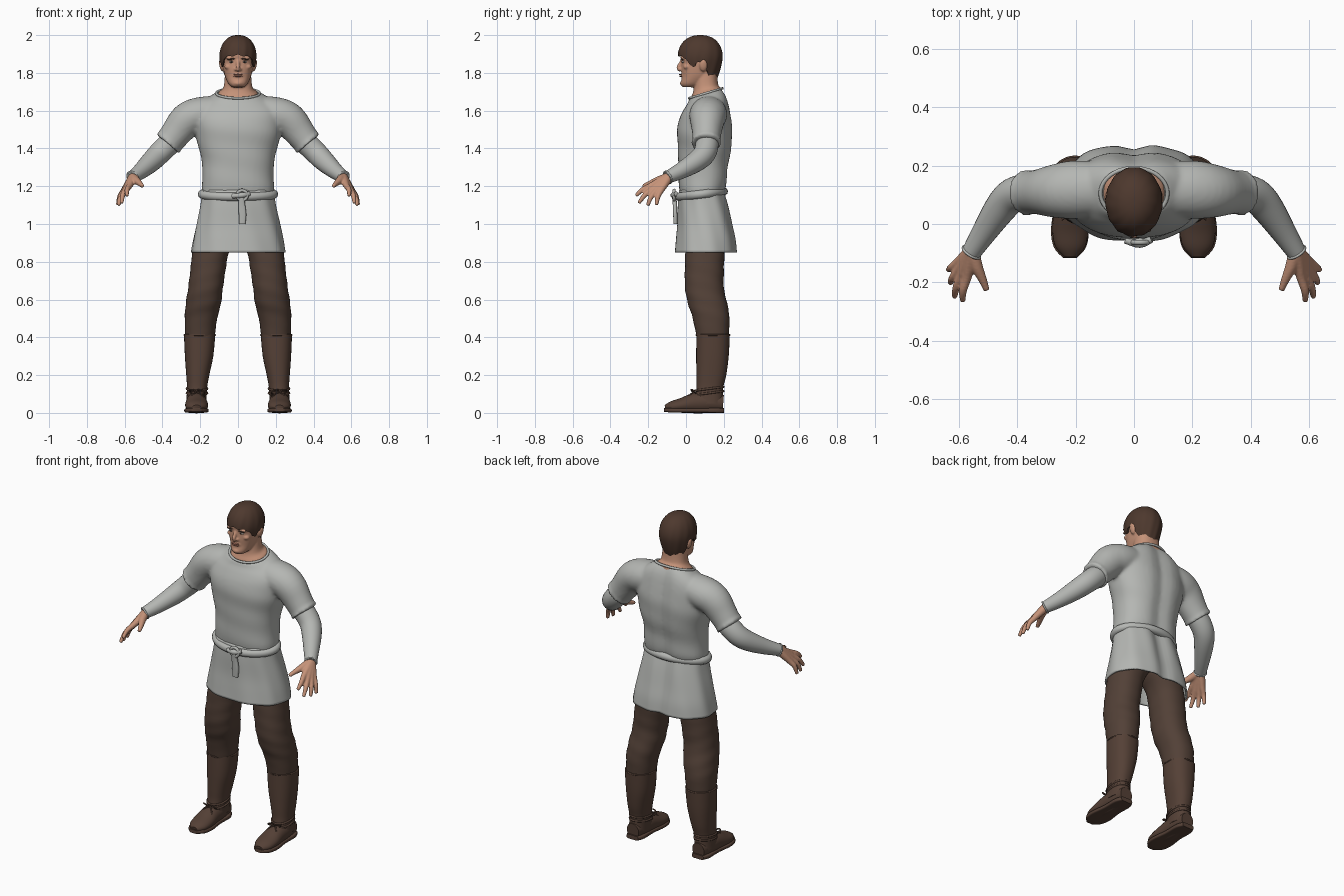
import bpy, bmesh
from math import sin, cos, pi, tau, exp, acos, radians
from mathutils import Vector, Matrix

cube = bpy.data.objects.get("Cube")
if cube:
    bpy.data.objects.remove(cube)


def material(name, *rgb):
    m = bpy.data.materials.new(name)
    m.use_nodes = True
    m.diffuse_color = (*rgb, 1)
    m.node_tree.nodes["Principled BSDF"].inputs["Base Color"].default_value = (*rgb, 1)
    return m


cloth = material("grey_cloth", .46, .47, .45)
wool = material("brown_wool", .085, .052, .038)
leather = material("brown_leather", .09, .052, .037)
skin = material("skin", .56, .29, .19)
lip = material("lip", .38, .16, .11)
hair = material("brown_hair", .075, .04, .027)
white = material("eye_white", .6, .55, .5)
dark = material("dark_iris", .03, .02, .015)


def spline(rows, steps=4):
    """Smooth curve through rows of numbers."""
    width = max(len(r) for r in rows)
    rows = [list(r) + [0] * (width - len(r)) for r in rows]
    out = []
    for i in range(len(rows) - 1):
        a, b, c, d = (rows[min(max(i + k, 0), len(rows) - 1)] for k in (-1, 0, 1, 2))
        for s in range(steps):
            t = s / steps
            out.append([q + t / 2 * (r - p + t * (2 * p - 5 * q + 4 * r - w + t * (3 * (q - r) + w - p)))
                        for p, q, r, w in zip(a, b, c, d)])
    return out + [rows[-1]]


def loft(bm, rings, closed=False, caps=True):
    rings = [[bm.verts.new(p) for p in ring] for ring in rings]
    pairs = list(zip(rings, rings[1:])) + ([(rings[-1], rings[0])] if closed else [])
    for low, high in pairs:
        for i in range(len(low)):
            bm.faces.new((low[i - 1], low[i], high[i], high[i - 1]))
    if caps and not closed:
        bm.faces.new(rings[0])
        bm.faces.new(rings[-1])


def section(c, a, b, n=32, power=2):
    def f(v):
        return abs(v) ** (2 / power) * (1 if v > 0 else -1)
    return [c + a * f(cos(tau * i / n)) + b * f(sin(tau * i / n)) for i in range(n)]


def column(bm, rows, power=2.3, groove=0, wave=(0, 0, 0), caps=True, n=48):
    """Upright loft; each row is z, half width, front y, back y, centre x, tilt."""
    rings = []
    for z, rx, y0, y1, cx, tilt in spline([list(r) + [0] * (6 - len(r)) for r in rows]):
        mid = (y0 + y1) / 2
        ring = section(Vector((cx, mid, z)), Vector((rx, 0, 0)), Vector((0, (y1 - y0) / 2, 0)), n, power)
        for i, p in enumerate(ring):
            k = 1 + wave[0] * sin(wave[1] * tau * i / n + wave[2] * z)
            p.x, p.y = cx + (p.x - cx) * k, mid + (p.y - mid) * k
            p.z += tilt * (p.y - mid)
            if p.y > mid:
                p.y -= groove * exp(-(p.x / .045) ** 2)
        rings.append(ring)
    loft(bm, rings, caps=caps)


def tube(bm, rows, sx=1, power=2, n=24):
    """Loft along a path; each row is x, y, z, half width, half height."""
    pts = spline([(r[0] * sx, *r[1:]) if len(r) > 4 else (r[0] * sx, *r[1:], r[3]) for r in rows])
    rings = []
    for i, p in enumerate(pts):
        along = (Vector(pts[min(i + 1, len(pts) - 1)][:3]) - Vector(pts[max(i - 1, 0)][:3])).normalized()
        side = along.cross(Vector((0, 0, 1))).normalized()
        rings.append(section(Vector(p[:3]), side * p[3], side.cross(along) * p[4], n, power))
    loft(bm, rings)


def rim(bm, c, a, b, r):
    """Closed roll following an ellipse with half axes a and b."""
    c, a, b = Vector(c), Vector(a), Vector(b)
    up = a.cross(b).normalized()
    loft(bm, [section(p, (p - c).normalized() * r, up * r, 10) for p in section(c, a, b, 40)], closed=True)


def ball(bm, c, size, turn=0):
    m = Matrix.Translation(c) @ Matrix.Rotation(turn, 4, 'Y') @ Matrix.Diagonal((*size, 1))
    bmesh.ops.create_uvsphere(bm, u_segments=20, v_segments=12, radius=1, matrix=m)


def make(name, bm, mat, mirror=False, voxel=0, smooth=0, thick=0):
    bmesh.ops.recalc_face_normals(bm, faces=bm.faces)
    mesh = bpy.data.meshes.new(name)
    bm.to_mesh(mesh)
    bm.free()
    mesh.materials.append(mat)
    ob = bpy.data.objects.new(name, mesh)
    bpy.context.collection.objects.link(ob)
    bpy.ops.object.select_all(action='DESELECT')
    ob.select_set(True)
    bpy.context.view_layer.objects.active = ob
    bpy.ops.object.shade_smooth_by_angle(angle=radians(50))
    if voxel:
        mod = ob.modifiers.new("fuse", 'REMESH')
        mod.mode, mod.voxel_size, mod.use_smooth_shade = 'VOXEL', voxel, True
        mod = ob.modifiers.new("soften", 'SMOOTH')
        mod.factor, mod.iterations = .5, smooth
    if thick:
        mod = ob.modifiers.new("thickness", 'SOLIDIFY')
        mod.thickness, mod.offset = thick, -1
    if mirror:
        ob.modifiers.new("mirror", 'MIRROR').use_mirror_merge = False
    return ob


# Tunic: torso and short sleeves fused together
bm = bmesh.new()
column(bm, [(1.15, .186, -.03, .2), (1.2, .192, -.037, .218), (1.3, .188, -.04, .228), (1.4, .207, -.043, .246),
            (1.49, .228, -.047, .25), (1.56, .23, -.035, .245), (1.62, .215, -.01, .23, 0, .1),
            (1.66, .17, .01, .215, 0, .2), (1.69, .118, .015, .195, 0, .3)], groove=.016, wave=(.008, 2, 45))
for s in (1, -1):
    tube(bm, [(.08, .12, 1.595, .09, .085), (.2, .118, 1.58, .1, .092), (.27, .113, 1.55, .092),
              (.325, .11, 1.485, .078, .082), (.37, .108, 1.425, .073)], s, n=32)
    across = Vector((.075 * s, 0, .068)) * .72
    rim(bm, (.368 * s, .108, 1.43), across, (0, .073, 0), .008)
make("tunic", bm, cloth, voxel=.01, smooth=5)

bm = bmesh.new()
rim(bm, (0, .105, 1.692), (.115, 0, 0), (0, .088, .026), .007)
make("tunic_collar", bm, cloth)

# Skirt of the tunic, open below
bm = bmesh.new()
column(bm, [(1.18, .187, -.035, .205), (1.1, .199, -.042, .228), (1, .221, -.045, .25), (.92, .238, -.053, .268),
            (.85, .25, -.06, .276)], groove=.022, wave=(.013, 9, 8), caps=False, n=72)
make("tunic_skirt", bm, cloth, thick=.01)

# Belt with knot and hanging tail
bm = bmesh.new()
rim(bm, (0, .082, 1.158), (.19, 0, 0), (0, .117, .014), .023)
rim(bm, (.022, -.063, 1.152), (.026, 0, 0), (0, 0, .026), .009)
ball(bm, (.02, -.06, 1.15), (.02, .014, .018))
tube(bm, [(.06, -.052, 1.16, .012), (.02, -.068, 1.152, .014), (-.03, -.055, 1.148, .012)])
column(bm, [(1, .017, -.066, -.046, .022), (1.05, .02, -.068, -.046, .024), (1.1, .018, -.07, -.048, .02),
            (1.145, .014, -.074, -.05, .018)], power=3, n=24)
make("belt", bm, cloth)

# Long undersleeves with cuffs
bm = bmesh.new()
tube(bm, [(.33, .11, 1.455, .06), (.38, .11, 1.41, .061), (.425, .092, 1.365, .059), (.465, .045, 1.325, .054),
          (.515, -.03, 1.28, .043), (.56, -.1, 1.246, .033)])
along = Vector((.045, -.07, -.034)).normalized()
side = along.cross(Vector((0, 0, 1))).normalized()
rim(bm, (.558, -.097, 1.247), side * .033, side.cross(along) * .033, .005)
make("undersleeves", bm, cloth, mirror=True)

# Hands: every finger runs from the wrist, fused into a palm
bm = bmesh.new()
fingers = [((.574, -.185, 1.203), (.588, -.265, 1.15)), ((.592, -.178, 1.185), (.616, -.25, 1.11)),
           ((.602, -.158, 1.177), (.631, -.203, 1.098)), ((.604, -.132, 1.178), (.637, -.157, 1.1))]
wrist = Vector((.555, -.09, 1.25))
for knuckle, tip in fingers:
    k, t = Vector(knuckle), Vector(tip)
    bend = k.lerp(t, .5) + Vector((.006, -.004, .006))
    tube(bm, [(*wrist, .025), (*wrist.lerp(k, .5), .021), (*k, .0165), (*bend, .0135), (*t, .0095)], n=14)
tube(bm, [(*wrist, .024), (.54, -.145, 1.232, .021), (.52, -.19, 1.215, .015), (.505, -.228, 1.2, .01)], n=14)
make("hands", bm, skin, mirror=True, voxel=.005, smooth=2)

# Head and neck
bm = bmesh.new()
column(bm, [(1.655, .115, .018, .195, 0, .3), (1.692, .104, .026, .187, 0, .3), (1.72, .078, .04, .172, 0, .2),
            (1.78, .07, .045, .166), (1.84, .07, .045, .166)])
column(bm, [(1.724, .03, -.016, .05), (1.742, .05, -.027, .09), (1.78, .068, -.022, .135), (1.82, .078, -.025, .165),
            (1.86, .084, -.024, .175), (1.9, .088, -.03, .182), (1.95, .078, -.012, .172), (1.98, .045, .03, .13)])
tube(bm, [(0, -.014, 1.88, .008), (0, -.027, 1.855, .009), (0, -.041, 1.826, .011), (0, -.03, 1.812, .009)], n=14)
ball(bm, (0, -.014, 1.787), (.032, .014, .016))
ball(bm, (0, -.018, 1.745), (.024, .014, .014))
for s in (1, -1):
    ball(bm, (.034 * s, -.014, 1.876), (.03, .014, .007))
    ball(bm, (.012 * s, -.027, 1.818), (.008, .01, .007))
    ball(bm, (.05 * s, .004, 1.832), (.022, .018, .014))
    ball(bm, (.088 * s, .092, 1.84), (.011, .021, .033), .2 * s)
make("head", bm, skin, voxel=.005, smooth=3)

# Face details
bm = bmesh.new()
for z in (1.7915, 1.783):
    ball(bm, (0, -.026, z), (.024, .0105, .004))
make("lips", bm, lip)
for name, mat, centre, size in (("eyes", white, (.034, -.014, 1.859), (.015, .009, .006)),
                                ("irises", dark, (.034, -.0195, 1.859), (.006, .005, .0055)),
                                ("eyebrows", hair, (.036, -.022, 1.874), (.023, .0075, .0045))):
    bm = bmesh.new()
    ball(bm, centre, size, .08)
    make(name, bm, mat, mirror=True)

# Hair: cap whose lower edge follows fringe, sideburns and nape
edge = [(-1, 1.765), (-.5, 1.785), (-.15, 1.85), (.15, 1.865), (.3, 1.825), (.5, 1.84), (.62, 1.875), (1, 1.893)]
middle, tall, count, steps = 1.885, .115, 72, 20


def hair_edge(f):
    for (a, za), (b, zb) in zip(edge, edge[1:]):
        if f <= b:
            return za + (zb - za) * (f - a) / (b - a)
    return edge[-1][1]


def hair_point(ang, t):
    low = hair_edge(max(-1, -sin(ang))) + .004 * sin(ang * 11)
    drop = (middle - low) / tall
    th = t * (acos(-drop) if drop < 0 else pi / 2 + drop)
    if th < pi / 2:
        z, r = middle + tall * cos(th), sin(th) ** .85
    else:
        z, r = middle - tall * (th - pi / 2), 1 - .25 * (th - pi / 2) ** 1.5
    r *= 1 + .014 * t * sin(ang * 13 + 5 * t)
    return Vector((.098 * r * cos(ang), .076 + .119 * r * sin(ang), z))


bm = bmesh.new()
rings = [[hair_point(tau * i / count, max(.02, j / steps)) for i in range(count)] for j in range(steps + 1)]
rings.append([Vector((p.x * .8, .076 + (p.y - .076) * .8, p.z + .006)) for p in rings[-1]])
loft(bm, rings)
make("hair", bm, hair)

# Trousers
bm = bmesh.new()
column(bm, [(1.02, .1, -.01, .19, .09), (.94, .108, -.005, .21, .108), (.86, .097, -.004, .204, .143),
            (.75, .093, -.006, .2, .16), (.66, .092, -.005, .2, .172), (.58, .093, .01, .218, .183),
            (.5, .086, .036, .23, .196), (.38, .076, .06, .225, .203)], power=2.2, wave=(.013, 2, 75))
make("trousers", bm, wool, mirror=True)

# Boots: shaft, foot, sole and laces
bm = bmesh.new()
column(bm, [(.415, .083, .055, .232, .203), (.3, .075, .054, .226, .206), (.2, .061, .055, .213, .213),
            (.13, .053, .055, .197, .217), (.05, .054, .04, .197, .22)])
rim(bm, (.203, .143, .412), (.081, 0, 0), (0, .087, 0), .005)
tube(bm, [(.22, .197, .05, .04, .045), (.22, .12, .055, .053, .055), (.22, .05, .052, .056, .055),
          (.219, -.02, .04, .061, .04), (.219, -.075, .032, .052, .03), (.219, -.11, .026, .024, .016)])
make("boots", bm, leather, mirror=True)

bm = bmesh.new()
tube(bm, [(.22, .202, .013, .038, .013), (.22, .16, .013, .054, .013), (.22, .07, .013, .054, .012),
          (.22, -.02, .013, .065, .012), (.22, -.08, .014, .055, .012), (.22, -.116, .016, .024, .01)], power=5)
make("soles", bm, leather, mirror=True)

bm = bmesh.new()
for z in (.105, .128):
    rim(bm, (.217, .123, z), (.054, 0, 0), (0, .075, .01), .006)
for s in (1, -1):
    rim(bm, (.217 + .022 * s, .04, .112), (.018, 0, .006), (0, -.012, .01), .004)
    tube(bm, [(.217, .045, .11, .005), (.217 + s * .02, .025, .1, .004), (.217 + s * .035, .01, .08, .004)], n=8)
make("boot_laces", bm, leather, mirror=True)
